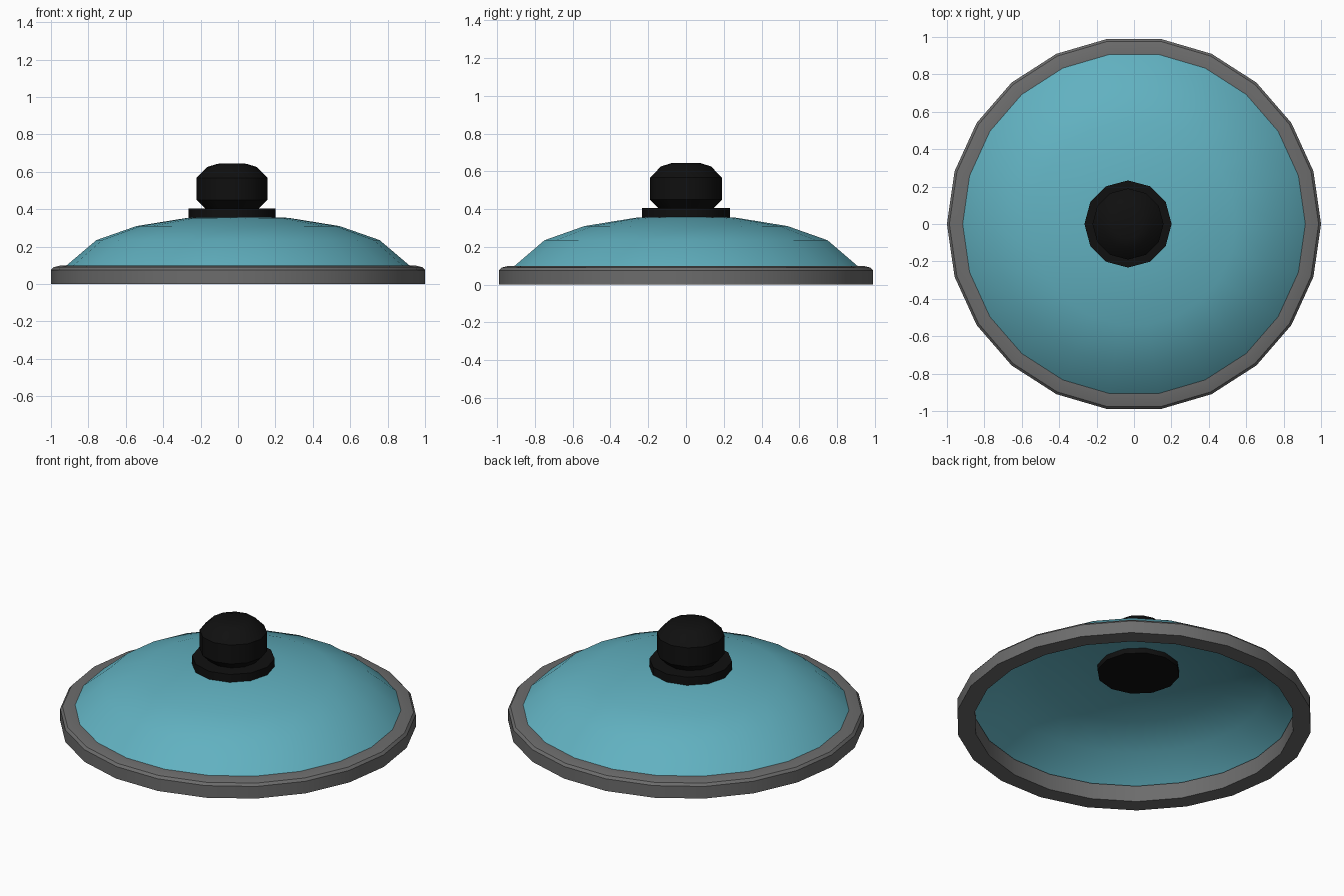
import bpy
import bmesh
import math

cube = bpy.data.objects.get("Cube")
if cube:
    bpy.data.objects.remove(cube, do_unlink=True)


def material(name, colour):
    mat = bpy.data.materials.new(name)
    mat.use_nodes = True
    mat.diffuse_color = (*colour, 1)
    mat.node_tree.nodes["Principled BSDF"].inputs["Base Color"].default_value = (*colour, 1)
    return mat


def lathe(name, profile, sides, mat, x=0.0, ring=False, angle=32):
    """Revolve (radius, height) points about z; a zero radius closes to a point."""
    bm = bmesh.new()
    rows = []
    for r, z in profile:
        if r == 0:
            rows.append([bm.verts.new((0, 0, z))] * sides)
        else:
            turns = [2 * math.pi * i / sides for i in range(sides)]
            rows.append([bm.verts.new((r * math.cos(t), r * math.sin(t), z)) for t in turns])
    pairs = list(zip(rows, rows[1:]))
    if ring:
        pairs.append((rows[-1], rows[0]))
    for low, high in pairs:
        for i in range(sides):
            j = (i + 1) % sides
            corners = [low[i], low[j], high[j], high[i]]
            bm.faces.new(list(dict.fromkeys(corners)))
    mesh = bpy.data.meshes.new(name)
    bm.to_mesh(mesh)
    bm.free()
    mesh.materials.append(mat)
    obj = bpy.data.objects.new(name, mesh)
    obj.location.x = x
    bpy.context.collection.objects.link(obj)
    bpy.ops.object.select_all(action="DESELECT")
    obj.select_set(True)
    bpy.context.view_layer.objects.active = obj
    bpy.ops.object.shade_smooth_by_angle(angle=math.radians(angle))
    return obj


teal = material("teal glass", (0.12, 0.44, 0.53))
grey = material("grey metal", (0.15, 0.15, 0.15))
black = material("black plastic", (0.005, 0.005, 0.005))

# Hollow rim with a softened upper edge
lathe("rim", [(0.9, 0), (1, 0), (1, 0.075), (0.987, 0.09), (0.945, 0.1), (0.9, 0.1)],
      22, grey, ring=True)

# Thin glass dome, open underneath
lathe("glass_dome", [(0.93, 0.088), (0.915, 0.101), (0.757, 0.235), (0.543, 0.31),
                     (0.27, 0.354), (0, 0.365)], 22, teal)

# Handle plate passing through the glass, and the knob on it
knob_x = -0.032
lathe("handle_plate", [(0, 0.325), (0.233, 0.325), (0.233, 0.405), (0, 0.405)],
      12, black, knob_x)
lathe("knob", [(0, 0.4), (0.14, 0.4), (0.19, 0.45), (0.19, 0.567), (0.132, 0.626),
               (0.077, 0.643), (0, 0.645)], 12, black, knob_x)
